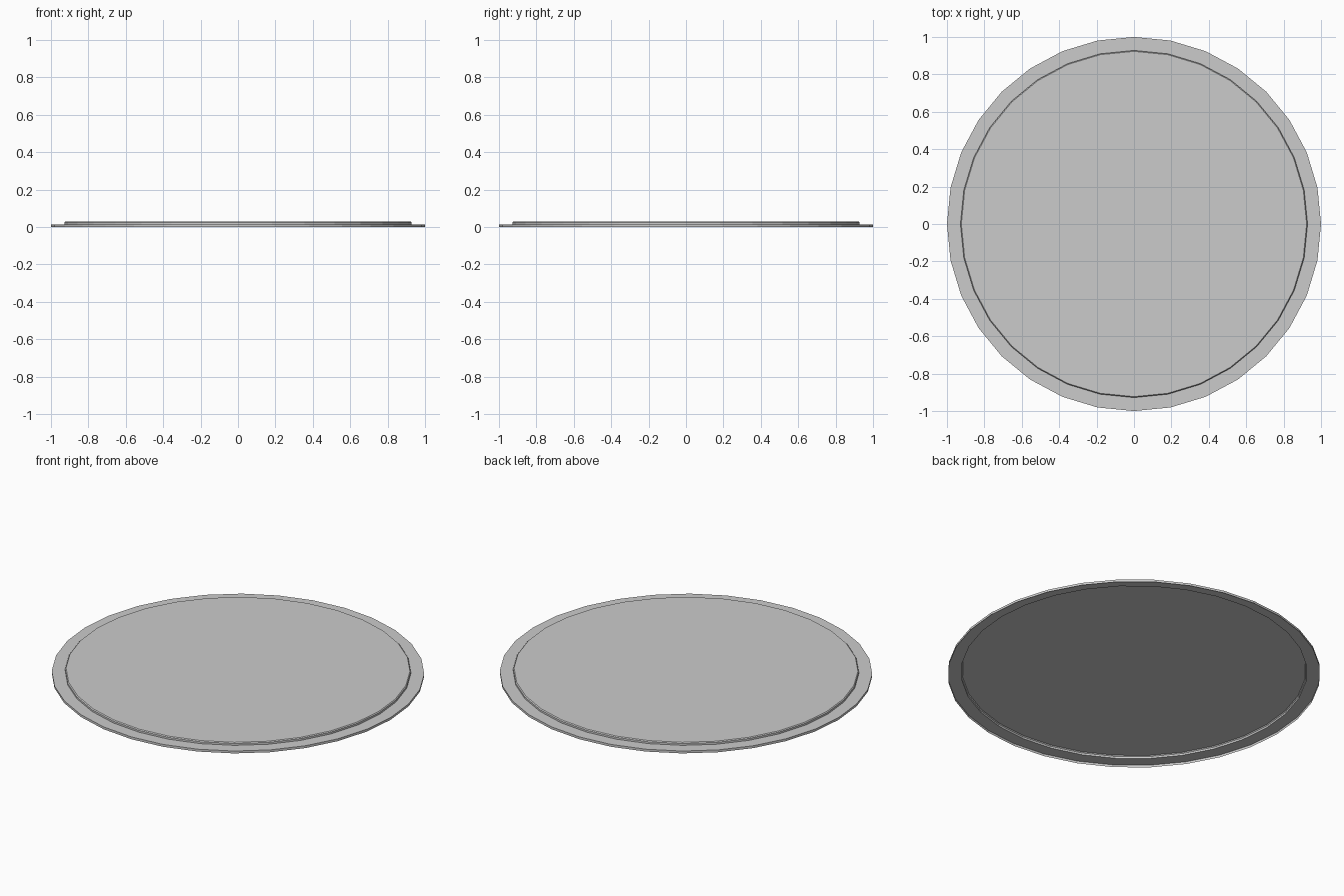
import bpy, bmesh, math

if "Cube" in bpy.data.objects:
    bpy.data.objects.remove(bpy.data.objects["Cube"])

SIDES = 32
# Pressed-sheet profile (radius, height): rim edge, flange, step, raised panel
PROFILE = [(1.0, 0.0), (1.0, 0.014), (0.928, 0.014), (0.928, 0.025), (0.923, 0.03)]

bm = bmesh.new()


def ring(r, z):
    step = 2 * math.pi / SIDES
    return [bm.verts.new((r * math.cos(i * step), r * math.sin(i * step), z))
            for i in range(SIDES)]


# Rim, flange and step walls, open underneath
rings = [ring(r, z) for r, z in PROFILE]
for low, high in zip(rings, rings[1:]):
    for i in range(SIDES):
        j = (i + 1) % SIDES
        bm.faces.new((low[i], low[j], high[j], high[i]))

# Flat raised panel
bm.faces.new(rings[-1])

mesh = bpy.data.meshes.new("stepped_disc_lid")
bm.to_mesh(mesh)
bm.free()
lid = bpy.data.objects.new("stepped_disc_lid", mesh)
bpy.context.collection.objects.link(lid)
